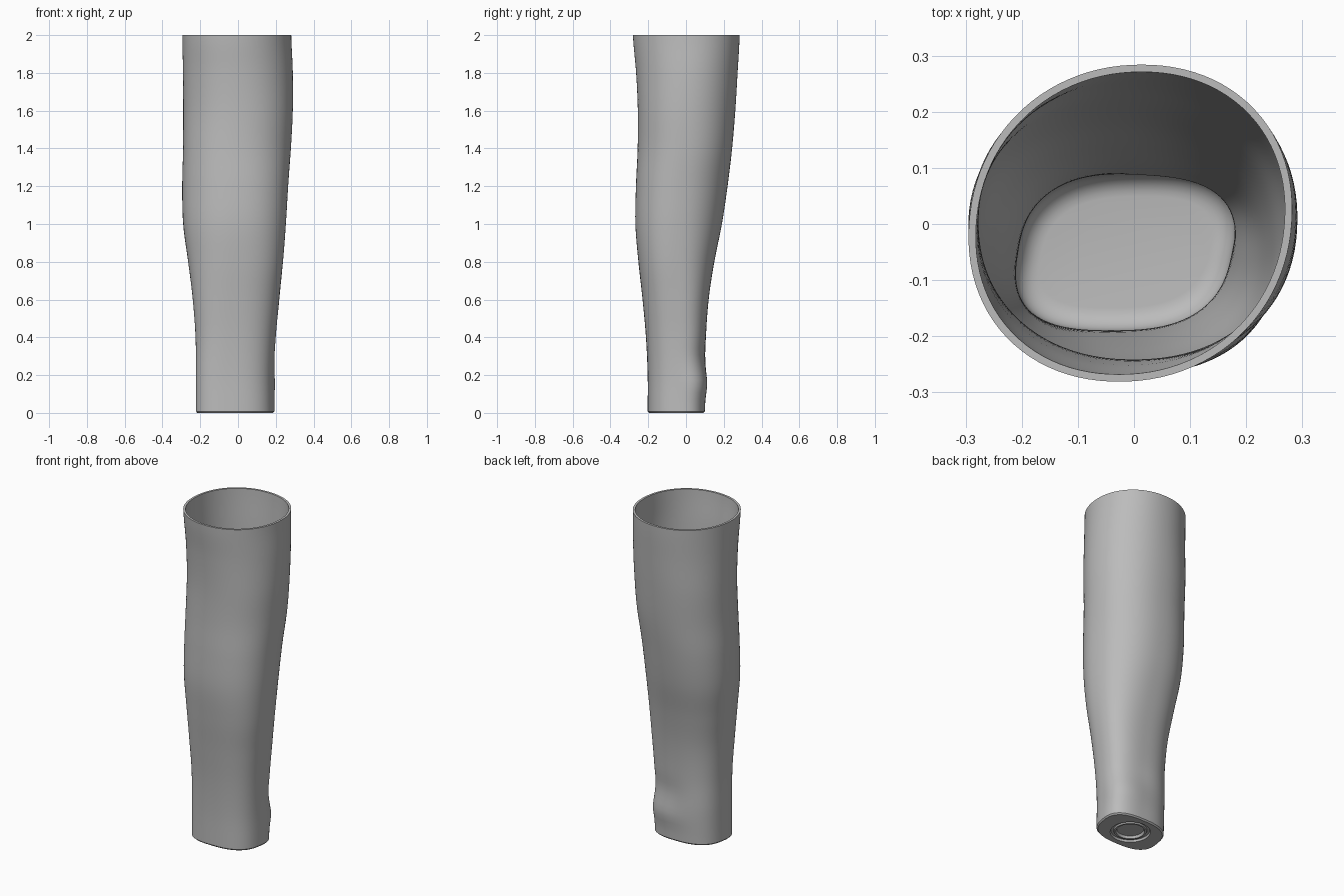
import bpy, bmesh, math

cube = bpy.data.objects.get("Cube")
if cube:
    bpy.data.objects.remove(cube)

SEGMENTS = 96
LEVELS = 60
WALL = 0.013
FLOOR = 0.06

# Cross-sections: height, left x, right x, front y, back y, squareness, shear
STATIONS = [
    (0.0, -0.218, 0.188, -0.203, 0.100, 2.7, 0.025),
    (0.2, -0.219, 0.188, -0.203, 0.106, 2.7, 0.025),
    (0.4, -0.222, 0.197, -0.212, 0.106, 2.6, 0.02),
    (0.6, -0.238, 0.217, -0.230, 0.120, 2.5, 0.015),
    (0.8, -0.264, 0.238, -0.252, 0.150, 2.4, 0.0),
    (1.0, -0.290, 0.253, -0.268, 0.190, 2.3, -0.01),
    (1.2, -0.295, 0.265, -0.265, 0.220, 2.25, -0.01),
    (1.4, -0.291, 0.280, -0.256, 0.244, 2.2, 0.0),
    (1.6, -0.290, 0.290, -0.255, 0.261, 2.15, 0.0),
    (1.8, -0.291, 0.290, -0.264, 0.273, 2.1, 0.01),
    (2.0, -0.294, 0.281, -0.281, 0.284, 2.1, 0.02),
]


def section(z):
    """Smoothly interpolate the cross-section values at a height."""
    pos = min(max(z / 0.2, 0), 9.9999)
    i = int(pos)
    t = pos - i
    last = len(STATIONS) - 1
    p = [STATIONS[min(max(i + k, 0), last)] for k in (-1, 0, 1, 2)]
    return [b + 0.5 * t * (c - a + t * (2*a - 5*b + 4*c - d + t * (3*(b - c) + d - a)))
            for a, b, c, d in zip(*p)][1:]


def outline(z, inset=0.0, height=None):
    """Points of the limb-shaped outline at z, moved inward by inset."""
    left, right, front, back, n, shear = section(z)
    cx, cy = (left + right) / 2, (front + back) / 2
    ax, ay = (right - left) / 2 - inset, (back - front) / 2 - inset
    points = []
    for k in range(SEGMENTS):
        a = math.tau * k / SEGMENTS
        c, s = math.cos(a), math.sin(a)
        r = (abs(c) ** n + abs(s) ** n) ** (-1 / n)
        # Soft ankle bump on the back corner with a hollow above it
        side = max(0, math.cos(a - 1.1)) ** 4
        bump = 0.01 * math.exp(-((z - 0.15) / 0.06) ** 2)
        bump -= 0.008 * math.exp(-((z - 0.3) / 0.07) ** 2)
        r += side * bump / ay
        points.append((cx + ax * r * c + shear * r * s, cy + ay * r * s,
                       z if height is None else height))
    return points


def circle(radius, z):
    return [(-0.015 + radius * math.cos(math.tau * k / SEGMENTS),
             -0.05 + radius * math.sin(math.tau * k / SEGMENTS), z)
            for k in range(SEGMENTS)]


# Rings run from the inner floor, up the inside, over the rim, down to the base
rings = []
for k in range(7):
    a = math.pi / 2 * k / 6
    rings.append(outline(FLOOR, WALL + 0.04 * (1 - math.sin(a)),
                         FLOOR + 0.04 * (1 - math.cos(a))))
start = FLOOR + 0.04
rings += [outline(start + (2 - start) * k / LEVELS, WALL) for k in range(1, LEVELS + 1)]
rings += [outline(2 + (0.008 - 2) * k / LEVELS) for k in range(LEVELS + 1)]
rings.append(outline(0, 0.007))

# Round mounting recess in the underside with a stepped disc
for radius, z in ((0.112, 0), (0.108, 0.012), (0.094, 0.012),
                  (0.09, 0.004), (0.08, 0.004), (0.074, 0.018)):
    rings.append(circle(radius, z))

bm = bmesh.new()
loops = [[bm.verts.new(p) for p in ring] for ring in rings]
for low, high in zip(loops, loops[1:]):
    for k in range(SEGMENTS):
        j = (k + 1) % SEGMENTS
        bm.faces.new((low[k], low[j], high[j], high[k]))
bm.faces.new(loops[0])
bm.faces.new(loops[-1])
bmesh.ops.recalc_face_normals(bm, faces=bm.faces)
mesh = bpy.data.meshes.new("limb_socket")
bm.to_mesh(mesh)
bm.free()

socket = bpy.data.objects.new("limb_socket", mesh)
bpy.context.collection.objects.link(socket)

# Single plain grey
grey = bpy.data.materials.new("plain_grey")
grey.use_nodes = True
colour = (0.5, 0.5, 0.5, 1)
grey.diffuse_color = colour
grey.node_tree.nodes["Principled BSDF"].inputs["Base Color"].default_value = colour
mesh.materials.append(grey)

bpy.ops.object.select_all(action='DESELECT')
socket.select_set(True)
bpy.context.view_layer.objects.active = socket
bpy.ops.object.shade_smooth_by_angle(angle=math.radians(35))
